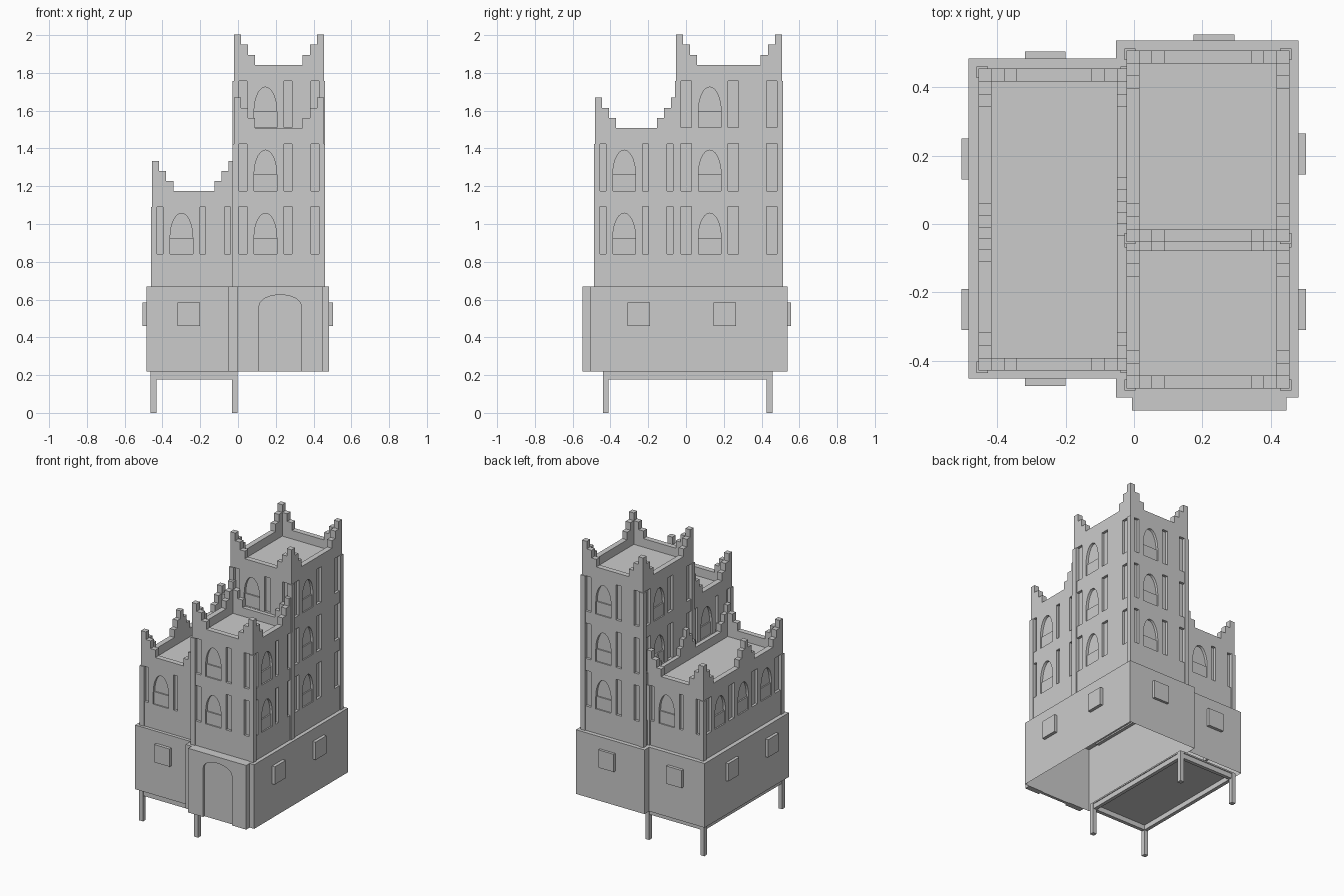
import bpy, bmesh, math
from mathutils import Vector

if "Cube" in bpy.data.objects:
    bpy.data.objects.remove(bpy.data.objects["Cube"])


def finish(bm, name):
    bmesh.ops.recalc_face_normals(bm, faces=bm.faces)
    me = bpy.data.meshes.new(name)
    bm.to_mesh(me)
    bm.free()
    ob = bpy.data.objects.new(name, me)
    bpy.context.scene.collection.objects.link(ob)
    return ob


def box(bm, x0, x1, y0, y1, z0, z1, open_bottom=False):
    lo = [bm.verts.new((x, y, z0)) for x, y in ((x0, y0), (x1, y0), (x1, y1), (x0, y1))]
    hi = [bm.verts.new((v.co.x, v.co.y, z1)) for v in lo]
    bm.faces.new(hi)
    if not open_bottom:
        bm.faces.new(lo[::-1])
    for i in range(4):
        j = (i + 1) % 4
        bm.faces.new((lo[i], lo[j], hi[j], hi[i]))


def prism(bm, side, profile, d0, d1):
    """Extrude a (u, z) outline between two depths of a wall side."""
    o, u, n = side
    rings = [[bm.verts.new(o + u * a + n * d + Vector((0, 0, z))) for a, z in profile] for d in (d0, d1)]
    bm.faces.new(rings[0])
    bm.faces.new(rings[1][::-1])
    for i in range(len(profile)):
        j = (i + 1) % len(profile)
        bm.faces.new((rings[0][i], rings[0][j], rings[1][j], rings[1][i]))


def rect(a, b, z0, z1):
    return [(a, z0), (b, z0), (b, z1), (a, z1)]


def arch_panel(a, b, z0, z1, c0, c1, spring, rise, n=14):
    """Wall outline with an arched opening reaching its lower edge."""
    mid, half = (c0 + c1) / 2, (c1 - c0) / 2
    arc = [(mid - half * math.cos(math.pi * i / n), spring + rise * math.sin(math.pi * i / n))
           for i in range(n + 1)]
    return [(a, z0), (c0, z0)] + arc + [(c1, z0), (b, z0), (b, z1), (a, z1)]


def parapet_outline(L, z0, top, middle):
    """Wall top with stepped corner turrets, and a stepped one mid-way on long walls."""
    c, h = 0.0375, 0.0535
    left = [(0, top + 3 * h)]
    for i in range(1, 4):
        left += [(c * i, top + (4 - i) * h), (c * i, top + (3 - i) * h)]
    mid = []
    if middle:
        m = L * 0.543 - 2.5 * 0.034
        level = 0
        for i, k in enumerate((1, 2, 3, 2, 1, 0)):
            mid += [(m + i * 0.034, top + level * h), (m + i * 0.034, top + k * h)]
            level = k
    right = [(L - a, z) for a, z in reversed(left)]
    return [(0, z0)] + left + mid + right + [(L, z0)]


BASE_TOP, FIRST, STOREY, NICHE, DEPTH = 0.67, 0.842, 0.334, 0.25, 0.018


def tower(name, x0, x1, y0, y1, storeys):
    top = FIRST + STOREY * storeys - 0.002
    V = Vector
    sides = [((V((x0, y0, 0)), V((1, 0, 0)), V((0, -1, 0))), x1 - x0),
             ((V((x1, y0, 0)), V((0, 1, 0)), V((1, 0, 0))), y1 - y0),
             ((V((x1, y1, 0)), V((-1, 0, 0)), V((0, 1, 0))), x1 - x0),
             ((V((x0, y1, 0)), V((0, -1, 0)), V((-1, 0, 0))), y1 - y0)]
    # recessed core, whose top is the roof
    bm = bmesh.new()
    box(bm, x0 + DEPTH, x1 - DEPTH, y0 + DEPTH, y1 - DEPTH, BASE_TOP - 0.01, top - 0.06)
    finish(bm, name + "_core")

    walls, posts, para = bmesh.new(), bmesh.new(), bmesh.new()
    for side, L in sides:
        prism(walls, side, rect(0, L, BASE_TOP, FIRST), -DEPTH - 0.01, 0)
        # corner posts
        post_top = top - STOREY + NICHE
        for a, b in ((-0.006, 0.027), (L - 0.027, L + 0.006)):
            prism(posts, side, rect(a, b, BASE_TOP, post_top), -DEPTH, 0.006)
        # bays: 'w' is an arched window bay, 'b' a blank bay
        if L > 0.8:
            bays = [("w", 0.195)] * 3
        else:
            bays = [("w", 0.195), ("b", 0.15 if L > 0.5 else 0.1)]
        gap = (L - 0.054 - sum(w for _, w in bays)) / (len(bays) + 1)
        for s in range(storeys):
            z0 = FIRST + STOREY * s
            z1 = z0 + NICHE
            if s < storeys - 1:
                prism(walls, side, rect(0, L, z1, z0 + STOREY), -DEPTH - 0.01, 0)
            a = 0.027 + gap
            for kind, w in bays:
                if kind == "w":
                    m = a + w / 2
                    prism(walls, side, arch_panel(a, a + w, z0, z1, m - 0.06, m + 0.06,
                                                  z0 + 0.085, 0.13), -DEPTH - 0.005, 0)
                    prism(walls, side, rect(m - 0.06, m + 0.06, z0, z0 + 0.085),
                          -DEPTH - 0.005, -0.009)
                else:
                    prism(walls, side, rect(a, a + w, z0, z1), -DEPTH - 0.005, 0)
                a += w + gap
        # stepped parapet
        prism(para, side, parapet_outline(L, top - STOREY + NICHE, top, L > 0.8), -0.0375, 0)
    finish(walls, name + "_walls")
    finish(posts, name + "_corner_posts")
    finish(para, name + "_parapet")


tower("low_tower", -0.455, -0.013, -0.43, 0.455, 1)
tower("middle_tower", -0.022, 0.455, -0.482, -0.042, 2)
tower("tall_tower", -0.022, 0.455, -0.053, 0.508, 3)

# base blocks, hollow and open below
Z0 = 0.218
bm = bmesh.new()
box(bm, -0.485, -0.053, -0.453, 0.485, Z0, BASE_TOP, True)
finish(bm, "left_base")
bm = bmesh.new()
box(bm, -0.053, 0.482, -0.508, 0.537, Z0, BASE_TOP, True)
finish(bm, "right_base")

# entrance porch with arched doorway
front = (Vector((0, -0.508, 0)), Vector((1, 0, 0)), Vector((0, -1, 0)))
bm = bmesh.new()
prism(bm, front, arch_panel(-0.006, 0.447, Z0, BASE_TOP, 0.112, 0.335, 0.565, 0.06, 20), 0, 0.039)
finish(bm, "entrance_porch")
bm = bmesh.new()
prism(bm, front, rect(0.1, 0.345, Z0, 0.64), 0.005, 0.025)
finish(bm, "entrance_door")

# raised window blocks round the base
bm = bmesh.new()
for x, y0, y1 in ((-0.26, -0.475, -0.44), (-0.26, 0.47, 0.506), (0.235, 0.52, 0.555)):
    box(bm, x - 0.06, x + 0.06, y0, y1, 0.46, 0.585)
for y, x0, x1 in ((-0.25, 0.47, 0.504), (0.205, 0.47, 0.504), (-0.25, -0.506, -0.47), (0.19, -0.506, -0.47)):
    box(bm, x0, x1, y - 0.06, y + 0.06, 0.46, 0.585)
finish(bm, "base_windows")

# supporting stand: deck, apron frame and legs
bm = bmesh.new()
box(bm, -0.462, -0.003, -0.44, 0.457, 0.212, 0.222)
finish(bm, "stand_deck")
bm = bmesh.new()
for y0, y1 in ((-0.435, -0.41), (0.427, 0.452)):
    box(bm, -0.457, -0.008, y0, y1, 0.178, Z0)
for x0, x1 in ((-0.457, -0.432), (-0.033, -0.008)):
    box(bm, x0, x1, -0.435, 0.452, 0.178, Z0)
finish(bm, "stand_apron")
for i, (x, y) in enumerate(((-0.447, -0.425), (-0.018, -0.425), (-0.447, 0.442), (-0.018, 0.442))):
    bm = bmesh.new()
    box(bm, x - 0.015, x + 0.015, y - 0.015, y + 0.015, 0, Z0)
    finish(bm, "stand_leg_%d" % (i + 1))
